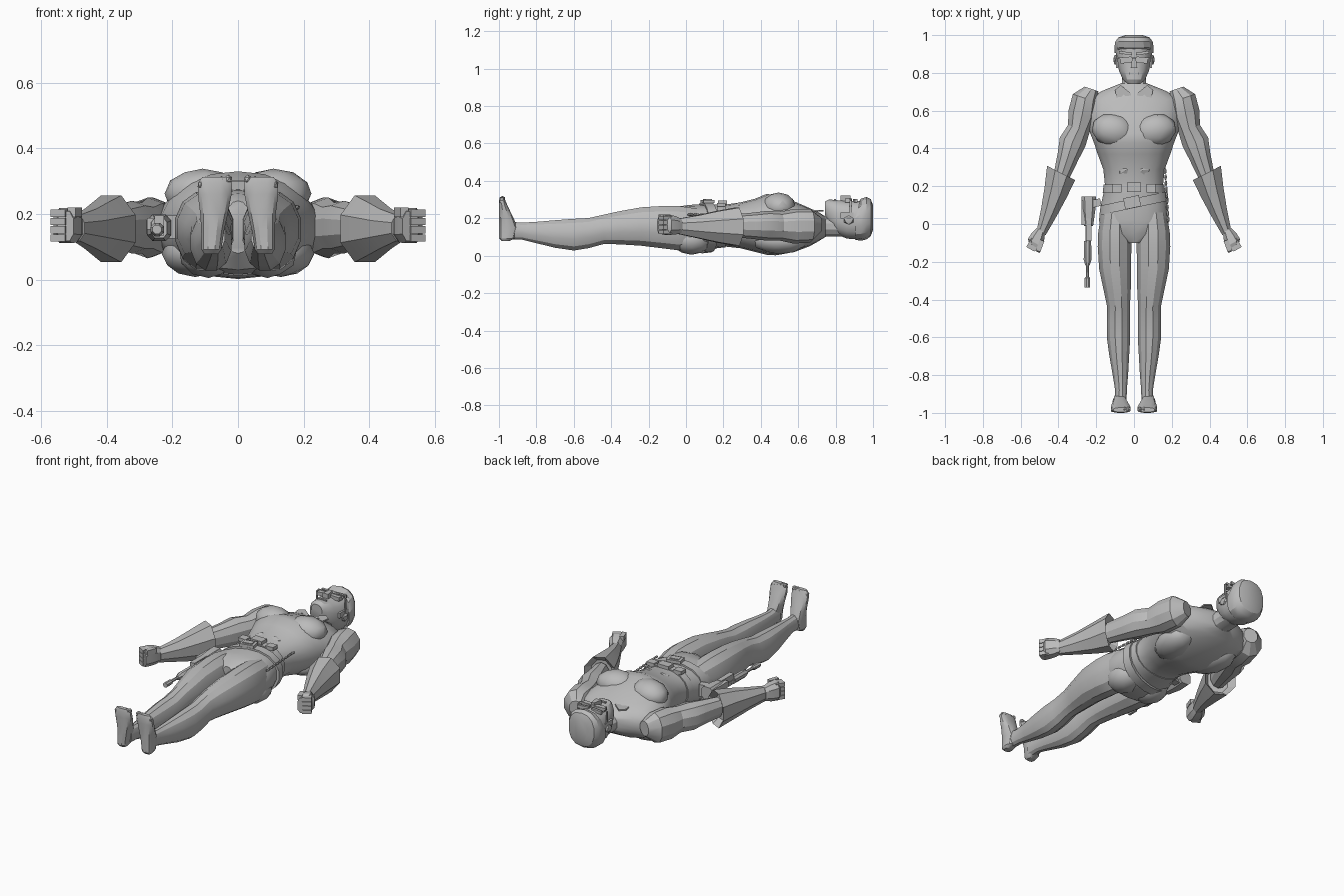
import bpy, bmesh, math
from mathutils import Vector, Matrix

grey = bpy.data.materials.new("plain grey")
grey.diffuse_color = (0.5, 0.5, 0.5, 1)


def finish(name, bm, angle=28):
    bmesh.ops.recalc_face_normals(bm, faces=bm.faces)
    me = bpy.data.meshes.new(name)
    bm.to_mesh(me)
    bm.free()
    me.materials.append(grey)
    for p in me.polygons:
        p.use_smooth = True
    me.set_sharp_from_angle(angle=math.radians(angle))
    ob = bpy.data.objects.new(name, me)
    bpy.context.collection.objects.link(ob)
    return ob


def skin(name, rings, n, power):
    """Join rings given as (centre, half axis u, half axis v)."""
    bm = bmesh.new()
    loops = []
    for c, u, v in rings:
        loop = []
        for i in range(n):
            t = 2 * math.pi * (i + 0.5) / n
            a, b = math.cos(t), math.sin(t)
            a = math.copysign(abs(a) ** (2 / power), a)
            b = math.copysign(abs(b) ** (2 / power), b)
            loop.append(bm.verts.new(c + u * a + v * b))
        loops.append(loop)
    for p, q in zip(loops, loops[1:]):
        for i in range(n):
            j = (i + 1) % n
            bm.faces.new((p[i], p[j], q[j], q[i]))
    bm.faces.new(loops[0])
    bm.faces.new(loops[-1])
    return finish(name, bm)


def loft(name, rows, n=14, power=2.2, s=1):
    """Rows: x, y, half width, low z, high z, optional ring angle."""
    rings = []
    for x, y, w, lo, hi, *a in rows:
        a = math.radians(a[0] if a else 0)
        rings.append((Vector((s * x, y, (lo + hi) / 2)),
                      Vector((s * w * math.cos(a), w * math.sin(a), 0)),
                      Vector((0, 0, (hi - lo) / 2))))
    return skin(name, rings, n, power)


def box(name, loc, size, turn=0):
    bm = bmesh.new()
    m = Matrix.Translation(loc) @ Matrix.Rotation(math.radians(turn), 4, 'Z')
    bmesh.ops.create_cube(bm, size=1, matrix=m @ Matrix.Diagonal((*size, 1)))
    return finish(name, bm)


def ball(name, loc, radii, turn=0, detail=2):
    bm = bmesh.new()
    m = Matrix.Translation(loc) @ Matrix.Rotation(math.radians(turn), 4, 'Z')
    bmesh.ops.create_icosphere(bm, subdivisions=detail, radius=1,
                               matrix=m @ Matrix.Diagonal((*radii, 1)))
    return finish(name, bm)


def plate(name, pts, z, depth=0.008):
    bm = bmesh.new()
    f = bm.faces.new([bm.verts.new((x, y, z)) for x, y in pts])
    g = bmesh.ops.extrude_face_region(bm, geom=[f])
    for v in g["geom"]:
        if isinstance(v, bmesh.types.BMVert):
            v.co.z += depth
    return finish(name, bm)


# Torso, neck and head
loft("torso", [(0, .745, .07, .10, .21), (0, .705, .17, .075, .235),
               (0, .66, .25, .05, .255), (0, .58, .26, .02, .29),
               (0, .48, .235, .002, .325), (0, .43, .215, .005, .33),
               (0, .37, .195, .02, .305), (0, .29, .165, .04, .285),
               (0, .2, .155, .05, .272), (0, .1, .178, .02, .275),
               (0, .02, .188, .015, .272), (0, -.05, .17, .03, .262),
               (0, -.1, .04, .08, .24)], 18)
loft("neck", [(0, .69, .09, .09, .235), (0, .75, .065, .10, .21),
              (0, .83, .065, .10, .22)], 12)
loft("head", [(0, .742, .035, .22, .29), (0, .765, .06, .16, .302),
              (0, .81, .08, .11, .298), (0, .86, .092, .09, .293),
              (0, .92, .099, .085, .295), (0, .96, .094, .09, .295),
              (0, .985, .08, .11, .285), (0, .996, .045, .14, .26)], 16, 2.4)
loft("hair", [(0, .905, .104, .085, .265), (0, .935, .106, .08, .304),
              (0, .965, .101, .087, .314), (0, .988, .084, .105, .302),
              (0, 1.0, .045, .14, .27)], 14, 2.4)
plate("nose", [(-.018, .825), (.018, .825), (.009, .88), (-.009, .88)], .285, .038)
box("mouth", (0, .797, .297), (.055, .012, .012))
box("glasses_bridge", (0, .878, .303), (.17, .008, .012))
for s in (-1, 1):
    box("glasses_lens", (s * .042, .868, .296), (.062, .032, .022), s * -5)
    box("glasses_arm", (s * .094, .88, .24), (.008, .01, .11))
    box("eyebrow", (s * .045, .905, .294), (.07, .014, .018), s * 8)
    ball("ear", (s * .098, .87, .19), (.012, .03, .024), 0, 1)
    box("sideburn", (s * .09, .86, .215), (.012, .07, .03))

for s in (-1, 1):
    # Chest, belly and seat muscles
    ball("chest_muscle", (s * .108, .495, .262), (.118, .09, .076), s * 12)
    ball("back_muscle", (s * .13, .5, .08), (.1, .15, .072), s * -12)
    ball("seat_muscle", (s * .09, .03, .085), (.092, .11, .08))
    for k in range(2):
        ball("belly_muscle", (s * .045, .36 - k * .075, .272 - k * .012),
             (.042, .036, .026), 0, 1)
    # Pointed collar flaps
    plate("collar_flap", [(s * .07, .735), (s * .015, .69), (s * .02, .66),
                          (s * .055, .685), (s * .09, .645), (s * .1, .71)], .237)

    # Arm with shoulder and upper arm bulges
    loft("upper_arm", [(.225, .715, .04, .12, .21, 19), (.258, .665, .073, .07, .25, 19),
                       (.275, .575, .08, .065, .25, 19), (.292, .505, .063, .08, .235, 19),
                       (.325, .435, .075, .08, .24, 19), (.35, .355, .06, .09, .23, 19),
                       (.385, .25, .045, .1, .22, 19)], 10, 2.1, s)
    # Flared glove with a sunken mouth
    loft("glove_cuff", [(.395, .235, .06, .08, .23, 24), (.386, .27, .09, .045, .265, 27),
                        (.415, .165, .069, .065, .245, 22), (.45, .06, .049, .09, .22, 19),
                        (.492, -.05, .028, .115, .2, 19)], 8, 2, s)
    loft("fist", [(.492, -.03, .026, .12, .2, 25), (.508, -.065, .04, .11, .215, 30),
                  (.525, -.1, .045, .108, .222, 30), (.525, -.14, .03, .115, .21, 30)],
         8, 2.6, s)
    for k in range(4):
        box("finger", (s * .535, -.11, .127 + k * .025), (.05, .055, .022), s * 30)
    box("thumb", (s * .497, -.115, .205), (.025, .06, .028), s * 20)

    # Leg: thigh, knee, calf, ankle
    loft("leg", [(.095, .06, .08, .05, .255), (.102, -.04, .09, .025, .27),
                 (.103, -.12, .092, .035, .27), (.1, -.24, .087, .05, .262),
                 (.088, -.36, .073, .058, .24), (.082, -.44, .062, .06, .222),
                 (.082, -.52, .064, .038, .204), (.082, -.6, .064, .025, .2),
                 (.078, -.7, .054, .04, .192), (.072, -.8, .042, .065, .183),
                 (.069, -.88, .032, .085, .178), (.072, -.95, .034, .085, .185)],
         12, 2.1, s)
    # Upright foot and toes
    foot = [(.078, .082, .022, -.985, -.945), (.092, .081, .031, -1, -.915),
            (.15, .077, .036, -1, -.9), (.2, .073, .043, -1, -.92),
            (.26, .071, .053, -1, -.95), (.295, .07, .053, -1, -.965),
            (.312, .068, .042, -.996, -.972)]
    skin("foot", [(Vector((s * x, (a + b) / 2, z)), Vector((s * w, 0, 0)),
                   Vector((0, (b - a) / 2, 0))) for z, x, w, a, b in foot], 12, 2.5)
    for k in range(5):
        ball("toe", (s * (.03 + k * .021), -.982, .305 - .004 * k),
             (.014 - .001 * k, .017, .015), 0, 1)

# Waist belt with buckle and pouches
loft("waist_belt", [(0, .165, .168, .04, .28), (0, .21, .163, .045, .28)], 18)
box("belt_buckle", (0, .195, .285), (.075, .05, .02))
for s in (-1, 1):
    box("belt_pouch", (s * .09, .188, .272), (.05, .045, .02))
# Slanted gun belt
loft("gun_belt", [(0, .085, .19, .012, .285, 12), (0, .135, .183, .018, .285, 12)], 18)
box("gun_belt_buckle", (-.01, .115, .29), (.085, .06, .018), 12)
box("gun_belt_buckle_face", (-.01, .115, .299), (.055, .035, .01), 12)

# Holster and long pistol at one hip
loft("holster", [(-.24, .145, .04, .12, .2), (-.24, .08, .038, .115, .2),
                 (-.24, -.01, .025, .125, .19)], 8, 3)
box("holster_strap", (-.205, .11, .16), (.06, .04, .07), 12)
box("pistol_grip", (-.265, .06, .17), (.025, .13, .035), 0)
box("pistol_frame", (-.24, -.03, .165), (.03, .12, .06))
loft("pistol_barrel", [(-.243, .0, .014, .14, .17), (-.246, -.18, .014, .137, .167)], 8, 2)
loft("pistol_sleeve", [(-.245, -.09, .02, .13, .175), (-.246, -.19, .022, .13, .175),
                       (-.246, -.22, .012, .14, .165)], 8, 2)
loft("pistol_muzzle", [(-.246, -.2, .009, .145, .162), (-.247, -.28, .009, .145, .162),
                       (-.247, -.285, .015, .138, .168), (-.247, -.335, .015, .138, .168)],
     8, 2)

# Hanging chain at the other hip
for k in range(9):
    ball("chain_link", (.165 + .002 * k, .28 - .032 * k, .22), (.008, .018, .008), 0, 1)
